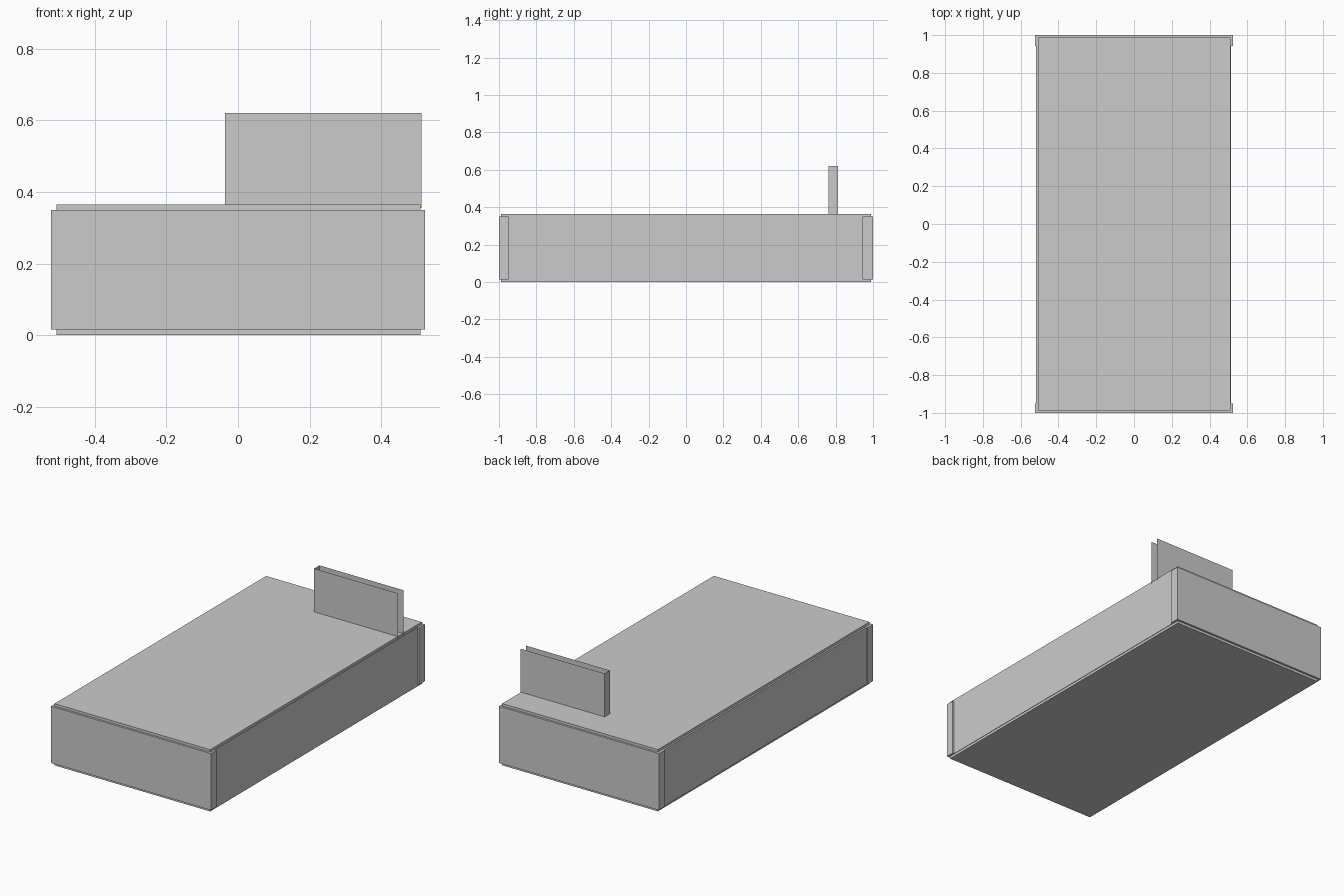
import bpy, bmesh

if "Cube" in bpy.data.objects:
    bpy.data.objects.remove(bpy.data.objects["Cube"])


def extrude_outline(name, outline, z0, z1, closed=True):
    """Raise a plan outline into a capped solid, or an open sheet."""
    bm = bmesh.new()
    low = [bm.verts.new((x, y, z0)) for x, y in outline]
    high = [bm.verts.new((x, y, z1)) for x, y in outline]
    n = len(outline)
    for i in range(n if closed else n - 1):
        j = (i + 1) % n
        bm.faces.new((low[i], low[j], high[j], high[i]))
    if closed:
        bm.faces.new(low[::-1])
        bm.faces.new(high)
    bmesh.ops.recalc_face_normals(bm, faces=bm.faces)
    mesh = bpy.data.meshes.new(name)
    bm.to_mesh(mesh)
    bm.free()
    obj = bpy.data.objects.new(name, mesh)
    bpy.context.collection.objects.link(obj)
    return obj


def box(name, x0, x1, y0, y1, z0, z1):
    return extrude_outline(name, [(x0, y0), (x1, y0), (x1, y1), (x0, y1)], z0, z1)


# Main slab, standing proud at top and bottom
box("main_body", -0.508, 0.51, -0.988, 0.988, 0.0, 0.365)

# Thin side panels
box("left_panel", -0.518, -0.508, -0.95, 0.943, 0.015, 0.35)
box("right_panel", 0.51, 0.513, -0.95, 0.943, 0.015, 0.35)

# End panels with short returns wrapped around the corners
for name, s, tab in (("front_panel", -1, 0.95), ("back_panel", 1, 0.943)):
    outline = [(-0.523, tab), (-0.508, tab), (-0.508, 0.988), (0.51, 0.988),
               (0.51, tab), (0.523, tab), (0.523, 1.0), (-0.523, 1.0)]
    extrude_outline(name, [(x, s * y) for x, y in outline], 0.015, 0.35)

# Upright: folded thin sheet, open at the top and the right end
extrude_outline("upright_sheet",
                [(0.513, 0.763), (-0.036, 0.763), (-0.036, 0.812), (0.513, 0.812)],
                0.355, 0.621, closed=False)
